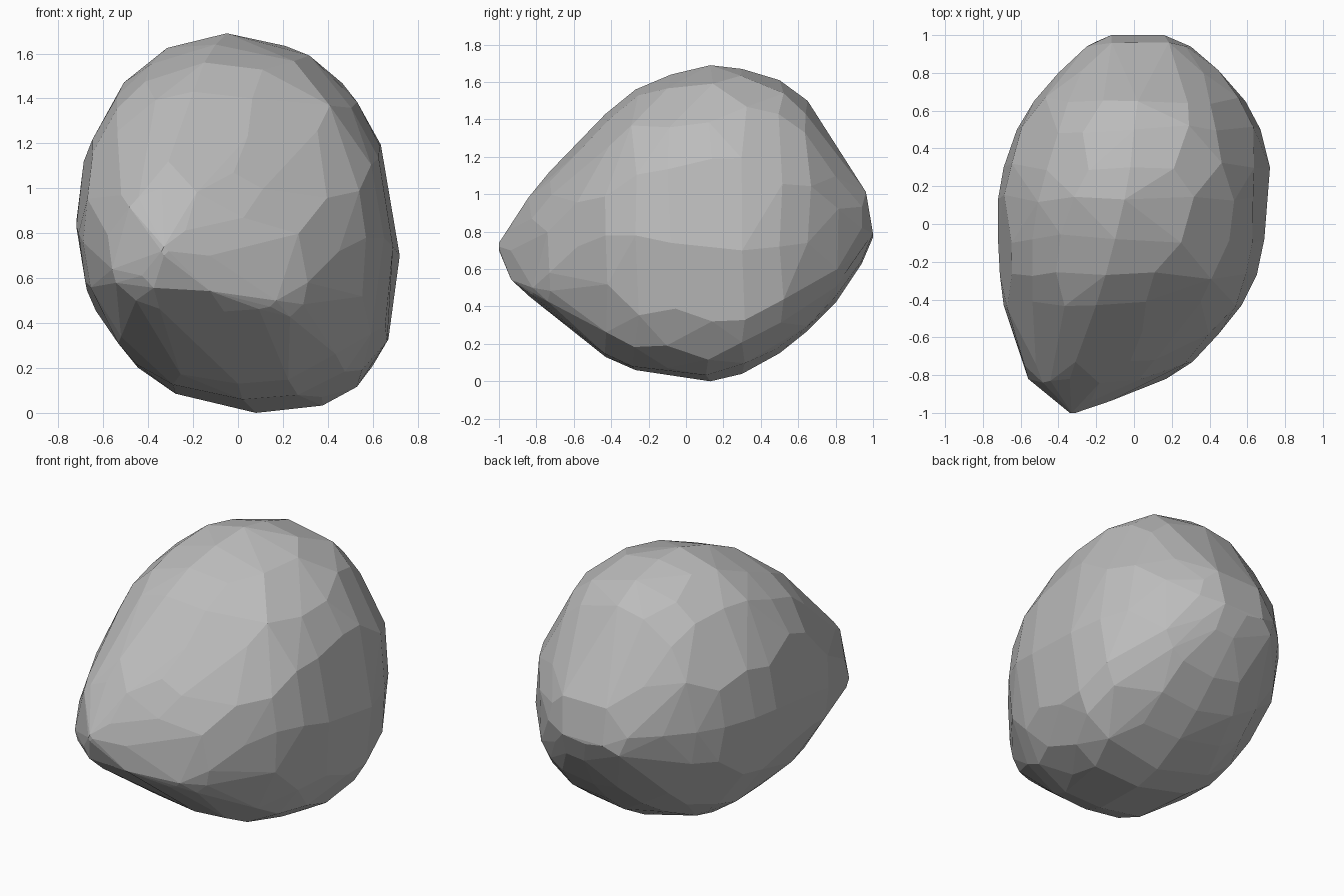
import bpy, bmesh, math, random

random.seed(7)
default = bpy.data.objects.get("Cube")
if default:
    bpy.data.objects.remove(default, do_unlink=True)

# Plain stone material
stone = bpy.data.materials.new("stone_grey")
stone.use_nodes = True
grey = (0.5, 0.5, 0.5, 1.0)
stone.diffuse_color = grey
stone.node_tree.nodes["Principled BSDF"].inputs["Base Color"].default_value = grey

# Cross-sections from nose to back, each with its left, top, right and bottom
# points: y, (x, z), (x, z), (x, z), (x, z)
SECTIONS = [
    (-1.0, (-.34, .72), (-.33, .74), (-.31, .72), (-.33, .7)),
    (-.92, (-.44, .66), (-.36, .84), (-.1, .57), (-.27, .53)),
    (-.82, (-.56, .64), (-.34, 1.0), (.17, .5), (-.22, .45)),
    (-.73, (-.59, .66), (-.31, 1.12), (.31, .58), (-.14, .37)),
    (-.58, (-.64, .7), (-.25, 1.27), (.45, .72), (-.05, .26)),
    (-.43, (-.69, .76), (-.2, 1.43), (.57, .78), (0, .13)),
    (-.27, (-.71, .8), (-.15, 1.56), (.65, .78), (.02, .06)),
    (-.08, (-.72, .83), (-.1, 1.64), (.69, .74), (.05, .03)),
    (.13, (-.72, .85), (-.05, 1.69), (.71, .71), (.08, 0)),
    (.3, (-.69, .85), (-.02, 1.67), (.72, .7), (.08, .04)),
    (.5, (-.62, .85), (0, 1.61), (.67, .72), (.08, .15)),
    (.65, (-.53, .85), (.02, 1.5), (.59, .74), (.08, .27)),
    (.8, (-.4, .85), (.05, 1.25), (.46, .78), (.08, .42)),
    (.94, (-.25, .85), (.05, 1.04), (.3, .82), (.05, .63)),
    (1.0, (-.12, .79), (0, .81), (.16, .79), (0, .77)),
]


def section_point(angle, left, top, right, bottom):
    """Point on a rounded outline made of four joined quarter curves."""
    c, s = math.cos(angle), math.sin(angle)
    side = right if c >= 0 else left
    cap = top if s >= 0 else bottom
    # The lower right flank is the fullest, the left is plainly round
    power = 0.98 if c < 0 else 0.72 if s < 0 else 0.92
    x = cap[0] + (side[0] - cap[0]) * abs(c) ** power
    z = side[1] + (cap[1] - side[1]) * abs(s) ** power
    return x, z


# Rings of points, irregular between the four main ones
bm = bmesh.new()
last = len(SECTIONS) - 1
for i, (y, *outline) in enumerate(SECTIONS):
    count = 16 if 1 < i < last - 1 else 12 if 0 < i < last else 4
    quarter = count // 4
    for k in range(count):
        loose_point = k % quarter != 0
        wobble = random.uniform(-.3, .3) if loose_point else 0
        shift = random.uniform(-.025, .025) if loose_point else 0
        x, z = section_point(math.tau * (k + wobble) / count, *outline)
        bm.verts.new((x, y + shift, z))

# Wrap the points in a faceted skin
hull = bmesh.ops.convex_hull(bm, input=bm.verts)
inner = {g for g in hull["geom_interior"] + hull["geom_unused"]
         if isinstance(g, bmesh.types.BMVert)}
bmesh.ops.delete(bm, geom=list(inner), context="VERTS")

# Merge sliver facets into clean flat planes
bmesh.ops.dissolve_limit(bm, angle_limit=math.radians(4),
                         verts=bm.verts, edges=bm.edges)
bmesh.ops.recalc_face_normals(bm, faces=bm.faces)

mesh = bpy.data.meshes.new("boulder")
bm.to_mesh(mesh)
bm.free()
mesh.materials.append(stone)
boulder = bpy.data.objects.new("boulder", mesh)
bpy.context.collection.objects.link(boulder)
